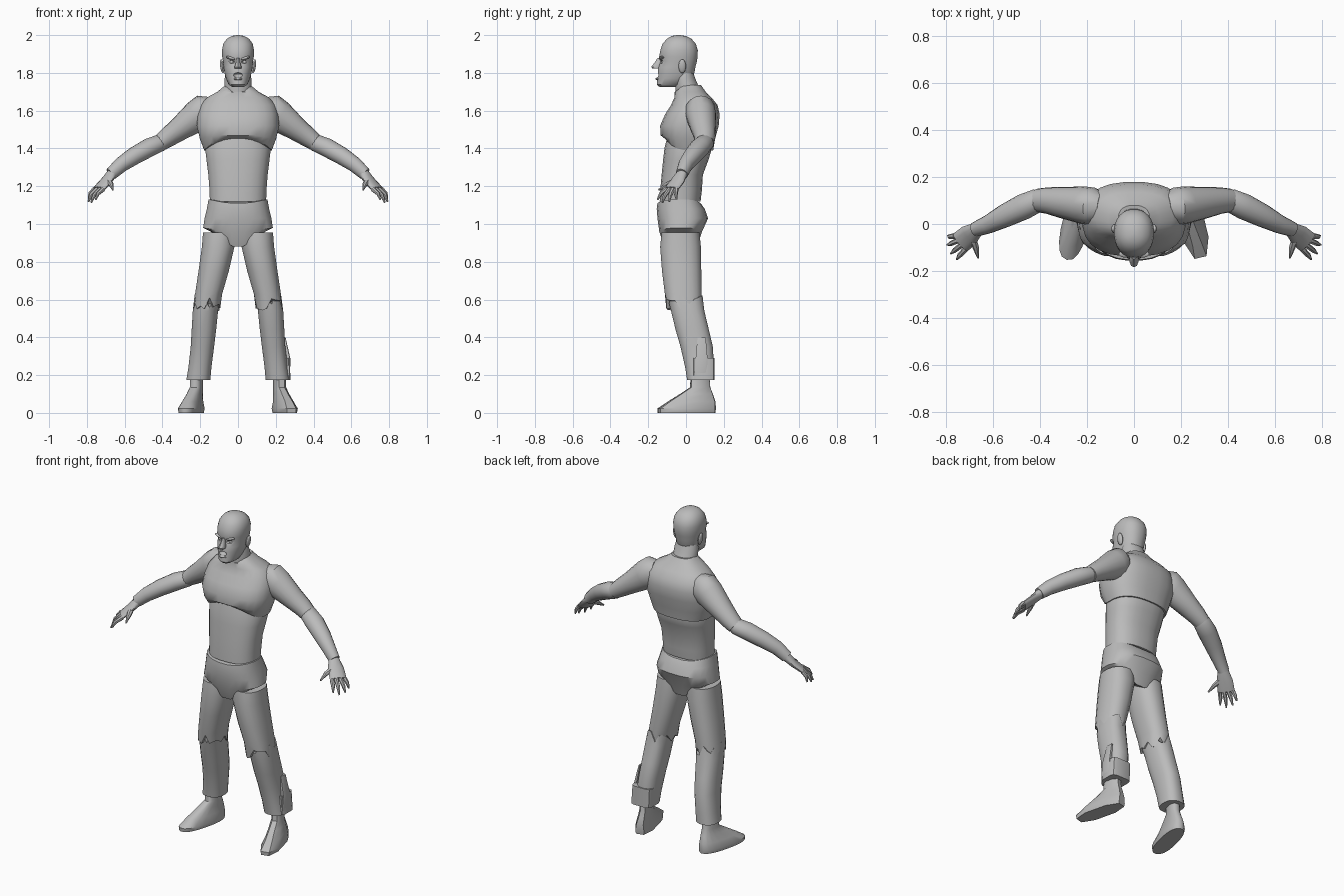
import bpy, bmesh, math, random
from mathutils import Vector, Matrix

random.seed(4)
if "Cube" in bpy.data.objects:
    bpy.data.objects.remove(bpy.data.objects["Cube"])

grey = bpy.data.materials.new("plain_grey")
grey.use_nodes = True
grey.diffuse_color = (0.5, 0.5, 0.5, 1)
grey.node_tree.nodes["Principled BSDF"].inputs["Base Color"].default_value = (0.5, 0.5, 0.5, 1)
parts = []


def finish(name, bm, side=1):
    if side < 0:
        bmesh.ops.transform(bm, matrix=Matrix.Scale(-1, 4, (1, 0, 0)), verts=bm.verts)
    bmesh.ops.recalc_face_normals(bm, faces=bm.faces)
    mesh = bpy.data.meshes.new(name)
    bm.to_mesh(mesh)
    bm.free()
    mesh.materials.append(grey)
    obj = bpy.data.objects.new(name, mesh)
    bpy.context.collection.objects.link(obj)
    parts.append(obj)
    return obj


def skin(name, rings, side=1):
    """Bridge rings of points and close both ends."""
    bm = bmesh.new()
    loops = [[bm.verts.new(p) for p in ring] for ring in rings]
    n = len(loops[0])
    for a, b in zip(loops, loops[1:]):
        for i in range(n):
            j = (i + 1) % n
            bm.faces.new((a[i], a[j], b[j], b[i]))
    for loop in (loops[0], loops[-1]):
        mid = bm.verts.new(sum((v.co for v in loop), Vector()) / n)
        for i in range(n):
            bm.faces.new((loop[i], loop[(i + 1) % n], mid))
    return finish(name, bm, side)


def stack(name, levels, side=1, n=24, power=2.0, edge=None, turn=0.0):
    """Level slices (x0, x1, y0, y1, z); edge(level index, angle) shifts z."""
    rings = []
    for k, (x0, x1, y0, y1, z) in enumerate(levels):
        ring = []
        centre = Vector(((x0 + x1) / 2, (y0 + y1) / 2, 0))
        for i in range(n):
            a = math.tau * (i + 0.5) / n
            c, s = math.cos(a), math.sin(a)
            p = Vector((math.copysign(abs(c) ** (2 / power), c) * (x1 - x0) / 2,
                        math.copysign(abs(s) ** (2 / power), s) * (y1 - y0) / 2, 0))
            p = centre + Matrix.Rotation(turn, 3, 'Z') @ p
            p.z = z + (edge(k, a) if edge else 0)
            ring.append(p)
        rings.append(ring)
    return skin(name, rings, side)


def tube(name, path, side=1, n=16):
    """Slices across a path of (x, y, z, half width, half thickness)."""
    pts = [Vector(p[:3]) for p in path]
    rings = []
    for k, (x, y, z, w, t) in enumerate(path):
        d = (pts[min(k + 1, len(pts) - 1)] - pts[max(k - 1, 0)]).normalized()
        u = Vector((0, 0, 1)).cross(d).normalized()
        v = d.cross(u)
        rings.append([pts[k] + u * w * math.cos(math.tau * i / n) + v * t * math.sin(math.tau * i / n)
                      for i in range(n)])
    return skin(name, rings, side)


def blob(name, loc, size, tilt=0.0, side=1):
    bm = bmesh.new()
    bmesh.ops.create_uvsphere(bm, u_segments=14, v_segments=9, radius=1)
    m = Matrix.Translation(loc) @ Matrix.Rotation(tilt, 4, 'Y') @ Matrix.Diagonal((*size, 1))
    bmesh.ops.transform(bm, matrix=m, verts=bm.verts)
    return finish(name, bm, side)


def even(*rows):
    return [(-w, w, y0, y1, z) for w, y0, y1, z in rows]


def carve(target, cutter):
    mod = target.modifiers.new("carve", 'BOOLEAN')
    mod.operation = 'DIFFERENCE'
    mod.object = cutter
    bpy.context.view_layer.objects.active = target
    bpy.ops.object.modifier_apply(modifier=mod.name)
    parts.remove(cutter)
    bpy.data.objects.remove(cutter)


# Head with open mouth and sunken eyes
head = stack("head", even(
    (.03, -.14, -.06, 1.725), (.05, -.155, -.01, 1.738), (.064, -.152, .03, 1.77),
    (.072, -.15, .045, 1.80), (.077, -.147, .05, 1.83), (.08, -.135, .058, 1.86),
    (.084, -.143, .062, 1.885), (.085, -.136, .063, 1.92), (.079, -.125, .053, 1.953),
    (.06, -.102, .03, 1.98), (.034, -.077, .0, 1.995), (.008, -.05, -.03, 2.0)), n=28, power=2.2)
carve(head, blob("mouth_cutter", (0, -.16, 1.788), (.028, .032, .014)))
for s in (1, -1):
    carve(head, blob("eye_cutter", (.036, -.142, 1.858), (.021, .024, .01), 0, s))
    tag = "left" if s > 0 else "right"
    blob(tag + "_eye", (.035, -.114, 1.857), (.015, .015, .011), 0, s)
    blob(tag + "_brow", (.036, -.127, 1.878), (.03, .016, .008), -.25, s)
    blob(tag + "_ear", (.084, -.02, 1.835), (.011, .02, .037), .15, s)
stack("nose", even((.018, -.178, -.12, 1.822), (.02, -.184, -.12, 1.832),
                   (.012, -.167, -.12, 1.853), (.008, -.15, -.12, 1.88)), n=10)
blob("lower_lip", (0, -.15, 1.768), (.024, .012, .007))

# Neck and torso
stack("neck", even((.08, -.06, .105, 1.66), (.072, -.055, .075, 1.71),
                   (.072, -.065, .05, 1.77), (.065, -.06, .04, 1.80)), n=20)


def chest_edge(k, a):
    lift = max(0, -math.sin(a))
    if k == 0:
        return .07 * lift ** 2
    return -.04 * lift ** 3 if k == 7 else .02 * lift ** 2 if k == 1 else 0


stack("chest", even((.18, -.118, .145, 1.39), (.203, -.135, .155, 1.45), (.22, -.138, .174, 1.52),
                    (.214, -.112, .179, 1.58), (.2, -.08, .168, 1.63), (.165, -.062, .135, 1.67),
                    (.11, -.06, .105, 1.70), (.068, -.05, .08, 1.735)),
      power=2.5, edge=chest_edge)
stack("abdomen", even((.15, -.14, .078, 1.12), (.152, -.137, .085, 1.18), (.158, -.13, .09, 1.26),
                      (.168, -.122, .12, 1.34), (.175, -.115, .138, 1.40), (.16, -.1, .125, 1.46)),
      power=2.4)
stack("pelvis", even((.14, -.115, .06, .96), (.186, -.142, .085, .98), (.178, -.152, .118, 1.03),
                     (.166, -.156, .1, 1.08), (.157, -.152, .078, 1.13)), power=2.5,
      edge=lambda k, a: (-.09 * (1 - abs(math.cos(a))) if k == 0 else
                         -.025 * (1 - abs(math.cos(a))) if k == 1 else
                         -.02 * abs(math.sin(a)) ** 3 if k == 4 else 0))


def torn(last):
    """Ragged edge at one end of a trouser part."""
    def edge(k, a):
        return random.uniform(-.045, .03) if k == last else 0
    return edge


for s in (1, -1):
    tag = "left" if s > 0 else "right"
    # Arms
    tube(tag + "_upper_arm", [(.14, .072, 1.615, .06, .06), (.175, .075, 1.605, .08, .085),
                              (.215, .08, 1.573, .08, .085), (.31, .092, 1.503, .066, .063),
                              (.37, .1, 1.46, .056, .053), (.41, .1, 1.43, .05, .045)], s)
    tube(tag + "_forearm", [(.385, .108, 1.445, .035, .032), (.41, .1, 1.43, .05, .046),
                            (.47, .073, 1.405, .055, .05), (.55, .034, 1.36, .049, .047),
                            (.62, -.002, 1.313, .039, .041), (.672, -.022, 1.265, .032, .034)], s)
    # Hands
    knuckle = Vector((.737, -.078, 1.185))
    across = Vector((.65, .76, 0))
    tube(tag + "_palm", [(.655, -.01, 1.28, .028, .026), (.672, -.025, 1.26, .033, .026),
                         (.7, -.047, 1.225, .046, .02), (*knuckle, .048, .016)], s, 12)
    tips = ((.79, -.05, 1.13), (.793, -.088, 1.118), (.778, -.125, 1.113), (.753, -.15, 1.13))
    for i, tip in enumerate(tips):
        base = knuckle + across * (.036 - .024 * i)
        bend = base.lerp(Vector(tip), .55) + Vector((.006, -.004, .006))
        tube(f"{tag}_finger_{i + 1}", [(*base, .013, .013), (*bend, .011, .011), (*tip, .004, .005)], s, 7)
    tube(tag + "_thumb", [(.69, -.045, 1.235, .018, .016), (.672, -.1, 1.21, .014, .013),
                          (.662, -.145, 1.18, .004, .005)], s, 7)
    # Legs
    stack(tag + "_thigh", [(.012, .186, -.13, .072, .955), (.018, .192, -.138, .08, .88),
                           (.048, .21, -.128, .082, .75), (.083, .228, -.113, .084, .63),
                           (.093, .236, -.105, .082, .58)], s, 20, 2.3, torn(4))
    stack(tag + "_shin", [(.1, .23, -.09, .088, .6), (.105, .24, -.08, .098, .54),
                          (.115, .246, -.056, .122, .44), (.126, .251, -.03, .143, .35),
                          (.14, .263, -.005, .149, .24), (.146, .274, .005, .151, .175)],
          s, 20, 2.4, torn(0))
    # Feet: the left one is blocky
    stack(tag + "_foot", [(.195, .3, -.155, .16, 0), (.19, .305, -.157, .163, .022),
                          (.195, .285, -.1, .16, .06), (.192, .265, -.035, .145, .1),
                          (.188, .252, .02, .13, .135), (.188, .252, .025, .122, .22)],
          s, 8 if s > 0 else 18, 2.4, turn=.24)

# Loose trouser flaps on the left shin
stack("left_cuff_flap", [(.145, .28, .035, .152, .175), (.14, .272, .035, .152, .29)], n=12, power=5)
stack("left_side_flap", [(.25, .277, .04, .115, .2), (.255, .277, .05, .115, .29),
                         (.24, .252, .06, .105, .4)], n=8, power=5)

# Smooth shading with kept creases
bpy.ops.object.select_all(action='DESELECT')
for obj in parts:
    obj.select_set(True)
bpy.context.view_layer.objects.active = parts[0]
bpy.ops.object.shade_smooth_by_angle(angle=math.radians(40))
